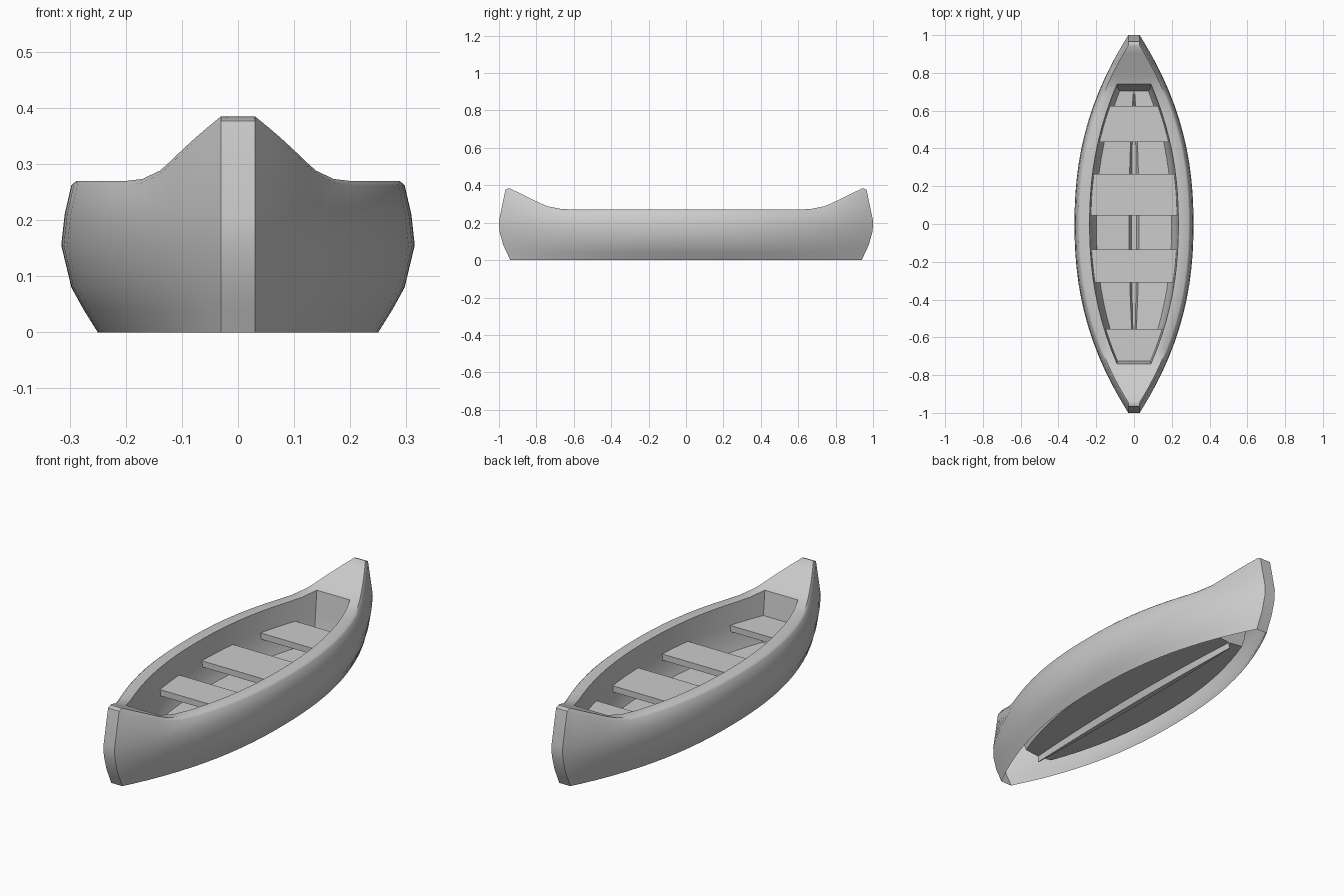
import bpy
import bmesh

if "Cube" in bpy.data.objects:
    bpy.data.objects.remove(bpy.data.objects["Cube"])

GREY = (0.6, 0.6, 0.6, 1)
paint = bpy.data.materials.new("plain_grey")
paint.use_nodes = True
paint.diffuse_color = GREY
paint.node_tree.nodes["Principled BSDF"].inputs["Base Color"].default_value = GREY

DECK = 0.945      # half length of the gunwale
WELL = 0.74       # half length of the open well
TIP = 0.03        # half width of the stems


def rise(y):
    """Height the sheer line gains towards the bow and stern."""
    y = abs(y)
    if y < 0.65:
        return 0
    if y < 0.75:
        return 0.2 * (y - 0.65)
    return 0.02 + (y - 0.75) * 0.095 / (DECK - 0.75)


def well_half(y):
    """Half width of the well opening; tapers on under the end decks."""
    y = abs(y)
    if y > WELL:
        return 0.09 - 0.075 * (y - WELL) / (DECK - WELL)
    return 0.09 + 0.145 * (1 - (y / WELL) ** 2.2)


def side_section(t):
    """Outer hull from the bottom edge up and over to the inner rim."""
    y_top = t * DECK
    up = rise(y_top)
    # height, half width, half length
    levels = [(0, 0.25, 0.94), (0.04, 0.275, 0.958), (0.08, 0.297, 0.977),
              (0.155, 0.315, 0.998), (0.21, 0.309, 1.0),
              (0.262 + up, 0.297, 0.965), (0.27 + up, 0.288, DECK)]
    fullness = 1 - abs(t) ** 2.25
    points = [(TIP + (w - TIP) * fullness, t * length, z) for z, w, length in levels]
    points.append((well_half(y_top), y_top, 0.27 + up))
    return points


def well_section(t):
    """Inner wall, floor and keel channel, from the rim to the centre."""
    y = t * DECK
    half = well_half(y)
    keel = 0.003 + 0.024 * (1 - (y / WELL) ** 2)
    low = y * 0.95
    return [(half, y, 0.27 + rise(y)), (half * 0.97, y * 0.98, 0.17),
            (half * 0.93, y * 0.965, 0.09), (half * 0.85, low, 0.05),
            (keel, low, 0.042), (keel * 0.5, low, 0.012)]


def mirrored(points):
    return points + [(-x, y, z) for x, y, z in reversed(points)]


def sheet(bm, rows):
    """Skin a grid of points with quads."""
    grid = [[bm.verts.new(p) for p in row] for row in rows]
    for a, b in zip(grid, grid[1:]):
        for i in range(len(a) - 1):
            bm.faces.new((a[i], a[i + 1], b[i + 1], b[i]))


def finish(bm, name, angle):
    bmesh.ops.remove_doubles(bm, verts=bm.verts[:], dist=0.0005)
    bmesh.ops.recalc_face_normals(bm, faces=bm.faces[:])
    mesh = bpy.data.meshes.new(name)
    bm.to_mesh(mesh)
    bm.free()
    mesh.materials.append(paint)
    obj = bpy.data.objects.new(name, mesh)
    bpy.context.collection.objects.link(obj)
    bpy.ops.object.select_all(action="DESELECT")
    obj.select_set(True)
    bpy.context.view_layer.objects.active = obj
    bpy.ops.object.shade_smooth_by_angle(angle=angle)


# Hull: two sides, stems, end decks and the well, welded into one shell
bm = bmesh.new()
edge = WELL / DECK
inner = [edge * i / 10 for i in range(-10, 11)]
ends = [edge + (1 - edge) * i / 5 for i in range(6)]
stations = [-t for t in reversed(ends)] + inner[1:-1] + ends

for side in (1, -1):
    sheet(bm, [[(side * x, y, z) for x, y, z in side_section(t)] for t in stations])
sheet(bm, [mirrored(well_section(t)) for t in inner])
for end in (1, -1):
    # end deck
    rows = [side_section(end * t)[-1:] for t in ends]
    sheet(bm, [mirrored(r) for r in rows])
    # stem
    stem = side_section(end)
    sheet(bm, [[p, (-p[0], p[1], p[2])] for p in stem])
    # bulkhead closing the well
    wall = well_section(end * edge)
    sheet(bm, [[p, (-p[0], p[1], p[2])] for p in wall])
finish(bm, "hull", 0.85)

# Seats: planks that follow the taper of the well
SEAT_TOP, THICK = 0.17, 0.03
seats = {"bow_seat": (-0.725, -0.555), "front_seat": (-0.31, -0.135),
         "middle_seat": (0.045, 0.265), "stern_seat": (0.435, 0.625)}
for name, (y0, y1) in seats.items():
    bm = bmesh.new()
    rows = []
    for i in range(5):
        y = y0 + (y1 - y0) * i / 4
        x = well_half(y) * 0.975
        rows.append([(x, y), (-x, y)])
    outline = [r[0] for r in rows] + [r[1] for r in reversed(rows)]
    face = bm.faces.new([bm.verts.new((x, y, SEAT_TOP - THICK)) for x, y in outline])
    solid = bmesh.ops.extrude_face_region(bm, geom=[face], use_keep_orig=True)
    top = [v for v in solid["geom"] if isinstance(v, bmesh.types.BMVert)]
    bmesh.ops.translate(bm, verts=top, vec=(0, 0, THICK))
    finish(bm, name, 0.5)
